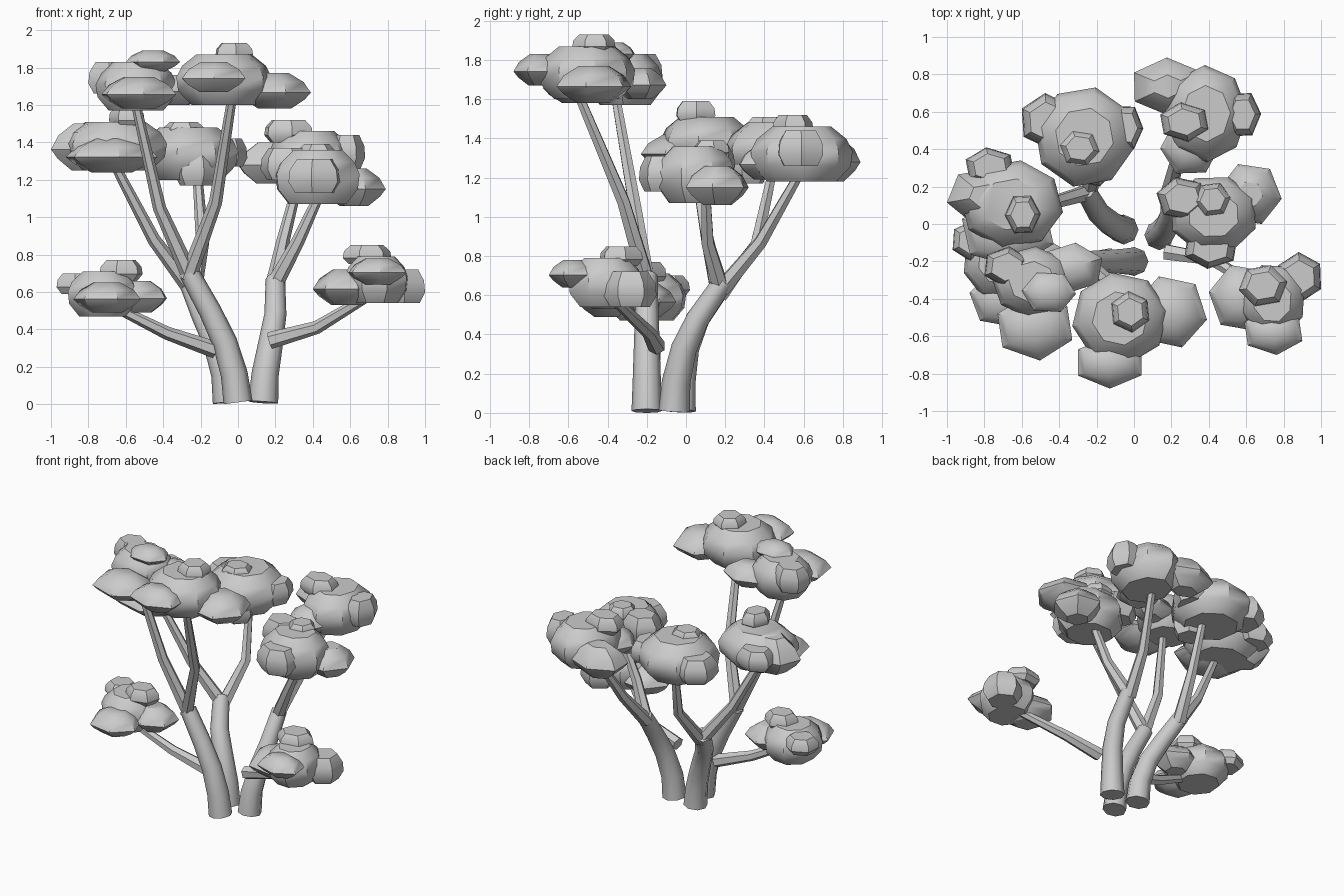
import bpy, bmesh, math, random
from mathutils import Vector

if "Cube" in bpy.data.objects:
    bpy.data.objects.remove(bpy.data.objects["Cube"])

random.seed(4)


def finish(bm, name, angle):
    bmesh.ops.recalc_face_normals(bm, faces=bm.faces)
    me = bpy.data.meshes.new(name)
    bm.to_mesh(me)
    bm.free()
    ob = bpy.data.objects.new(name, me)
    bpy.context.collection.objects.link(ob)
    bpy.ops.object.select_all(action='DESELECT')
    ob.select_set(True)
    bpy.context.view_layer.objects.active = ob
    bpy.ops.object.shade_smooth_by_angle(angle=math.radians(angle))
    return ob


def skin(bm, rings):
    """Bridge equal rings of points and cap both ends."""
    vs = [[bm.verts.new(p) for p in r] for r in rings]
    n = len(vs[0])
    for a, b in zip(vs, vs[1:]):
        for i in range(n):
            j = (i + 1) % n
            bm.faces.new((a[i], a[j], b[j], b[i]))
    bm.faces.new(vs[0][::-1])
    bm.faces.new(vs[-1])


def limb(name, pts, r0, r1, sides):
    """Tapered tube along a path."""
    pts = [Vector(p) for p in pts]
    rings = []
    for k, p in enumerate(pts):
        d = (pts[min(k + 1, len(pts) - 1)] - pts[max(k - 1, 0)]).normalized()
        u = d.cross(Vector((0, 1, 0))).normalized()
        v = d.cross(u)
        r = r0 + (r1 - r0) * k / (len(pts) - 1)
        rings.append([p + r * (math.cos(t) * u + math.sin(t) * v)
                      for t in (2 * math.pi * i / sides for i in range(sides))])
    bm = bmesh.new()
    skin(bm, rings)
    return finish(bm, name, 50)


# Clump profiles (radius, height): full, pointed rim, stubby
MAIN = [(.68, -1), (.96, -.45), (1, .1), (.88, .55), (.58, 1)]
LOBE = [(.45, -1), (.82, -.5), (1, -.1), (.8, .5), (.4, 1)]
STUB = [(.75, -1), (1, -.35), (.95, .35), (.68, 1)]


def blob(bm, box, profile, sides):
    """Low-poly leaf clump fitted to a box (x0, x1, y0, y1, z0, z1)."""
    ph = random.uniform(0, 6.28)
    rings = [[Vector((r * math.cos(ph + 2 * math.pi * i / sides),
                      r * math.sin(ph + 2 * math.pi * i / sides), z))
              for i in range(sides)] for r, z in profile]
    for ax in range(3):
        vals = [p[ax] for ring in rings for p in ring]
        lo, hi = min(vals), max(vals)
        a, b = box[2 * ax], box[2 * ax + 1]
        for ring in rings:
            for p in ring:
                p[ax] = a + (p[ax] - lo) / (hi - lo) * (b - a)
    skin(bm, rings)


def canopy(name, main, *lobes):
    bm = bmesh.new()
    blob(bm, main, MAIN, 8)
    for box in lobes:
        small = box[1] - box[0] < .29
        blob(bm, box, STUB if small else LOBE, 6)
    finish(bm, name, 38)


# Three curved trunks
limb("front_trunk", [(0, -.2, .01), (-.02, -.2, .16), (-.07, -.2, .33),
                     (-.15, -.2, .5), (-.26, -.2, .7)], .078, .055, 8)
limb("back_left_trunk", [(-.055, -.03, .01), (-.07, -.025, .16), (-.12, 0, .33),
                         (-.19, .06, .48), (-.26, .18, .65)], .08, .055, 8)
limb("right_trunk", [(.135, -.06, .01), (.145, -.05, .16), (.175, -.01, .33),
                     (.2, .06, .48), (.2, .19, .67)], .08, .052, 8)

# Branches, each with one bend
branches = {
    "front_left_branch": [(-.25, -.2, .67), (-.42, -.26, 1.05), (-.55, -.36, 1.62)],
    "front_right_branch": [(-.27, -.2, .67), (-.12, -.32, 1.08), (-.03, -.56, 1.65)],
    "left_branch": [(-.24, .17, .6), (-.45, .11, .88), (-.67, .04, 1.3)],
    "back_left_branch": [(-.24, .17, .6), (-.19, .36, .86), (-.22, .45, 1.27)],
    "right_branch": [(.19, .18, .63), (.32, .11, .87), (.45, .1, 1.15)],
    "back_right_branch": [(.19, .18, .63), (.24, .38, .87), (.33, .58, 1.22)],
    "low_right_branch": [(.17, -.15, .34), (.42, -.19, .41), (.72, -.38, .59)],
    "low_left_branch": [(-.12, -.17, .29), (-.38, -.21, .38), (-.7, -.26, .54)],
}
for name, pts in branches.items():
    limb(name, pts, .046, .025, 6)

# Leaf canopies: main clump, then side and top clumps
canopy("front_left_leaves",
       (-.76, -.33, -.5, -.12, 1.57, 1.83),
       (-.73, -.33, -.73, -.37, 1.58, 1.75),
       (-.5, -.17, -.37, -.1, 1.6, 1.76),
       (-.6, -.31, -.47, -.26, 1.78, 1.89),
       (-.8, -.56, -.34, -.12, 1.66, 1.83))
canopy("front_right_leaves",
       (-.33, .18, -.75, -.26, 1.6, 1.87),
       (-.3, .04, -.88, -.6, 1.67, 1.83),
       (.0, .39, -.66, -.28, 1.58, 1.77),
       (-.12, .08, -.58, -.36, 1.84, 1.93))
canopy("left_leaves",
       (-.93, -.38, -.13, .34, 1.25, 1.51),
       (-1, -.6, 0, .3, 1.25, 1.5),
       (-.92, -.43, -.23, .15, 1.24, 1.42),
       (-.69, -.5, -.05, .15, 1.48, 1.59),
       (-.9, -.64, .2, .41, 1.32, 1.46))
canopy("back_left_leaves",
       (-.53, 0, .2, .73, 1.2, 1.48),
       (-.6, -.33, .4, .7, 1.25, 1.42),
       (-.14, .05, .4, .63, 1.27, 1.42),
       (-.4, -.18, .31, .5, 1.42, 1.51),
       (-.34, -.1, .2, .42, 1.17, 1.35))
canopy("right_leaves",
       (.2, .65, -.15, .25, 1.07, 1.36),
       (.45, .79, -.0, .32, 1.06, 1.26),
       (.12, .4, .02, .25, 1.2, 1.37),
       (.27, .55, -.24, -.02, 1.13, 1.31),
       (.32, .52, .04, .22, 1.3, 1.39))
canopy("back_right_leaves",
       (.16, .61, .33, .85, 1.18, 1.46),
       (0, .36, .58, .89, 1.18, 1.4),
       (.14, .4, .44, .65, 1.4, 1.52),
       (.48, .68, .47, .7, 1.26, 1.44),
       (.14, .46, .27, .55, 1.19, 1.36))
canopy("low_right_leaves",
       (.57, .91, -.6, -.22, .54, .79),
       (.4, .76, -.57, -.22, .53, .72),
       (.77, 1, -.42, -.15, .54, .72),
       (.59, .9, -.7, -.45, .64, .78),
       (.56, .82, -.44, -.22, .75, .85))
canopy("low_left_leaves",
       (-.91, -.53, -.4, 0, .47, .71),
       (-.88, -.52, -.55, -.25, .49, .65),
       (-.68, -.38, -.35, -.05, .49, .66),
       (-.97, -.76, -.2, .02, .59, .7),
       (-.74, -.51, -.3, -.1, .66, .77))
